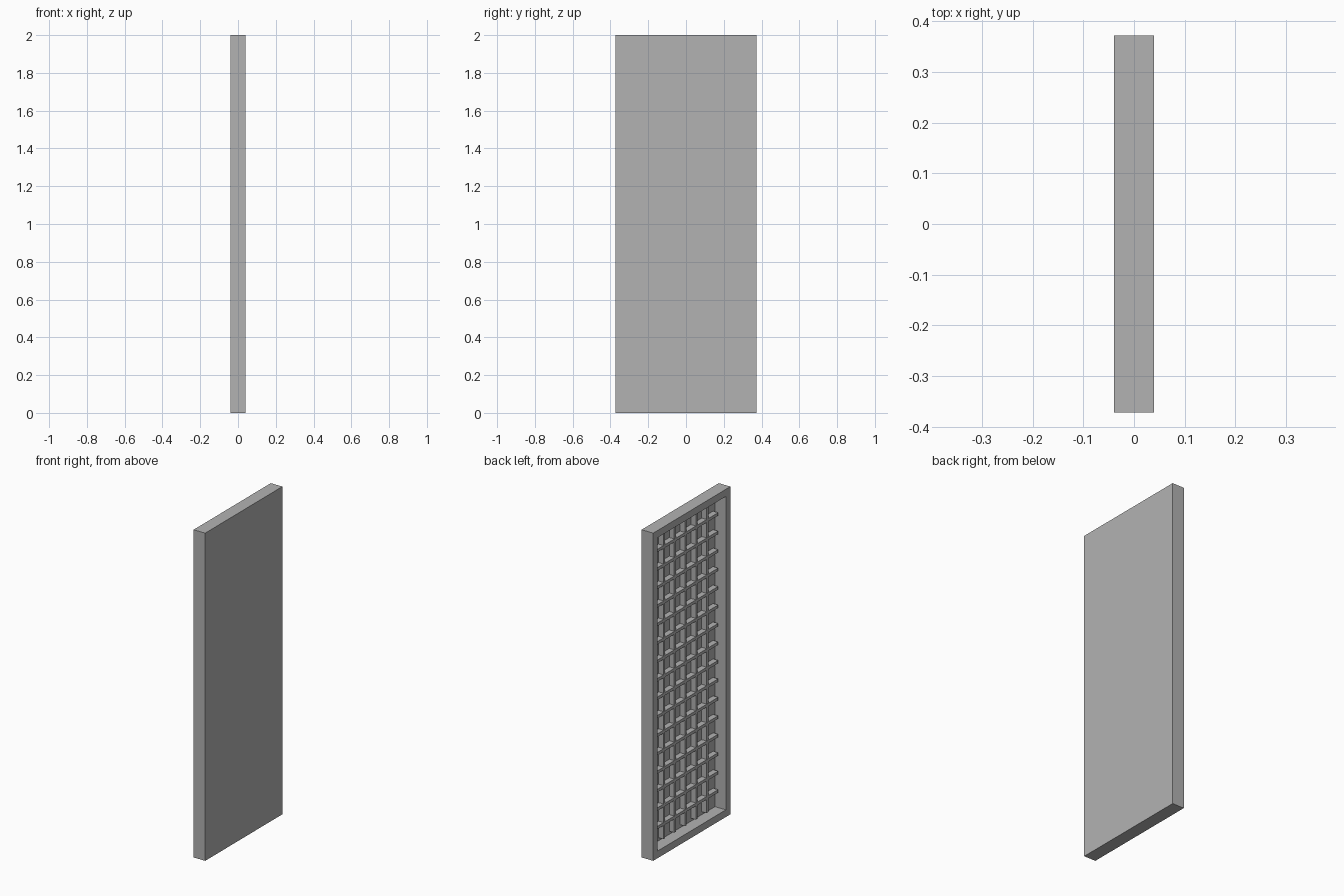
import bpy
import bmesh
from mathutils import Matrix, Vector

cube = bpy.data.objects.get("Cube")
if cube:
    bpy.data.objects.remove(cube, do_unlink=True)

HALF_X, HALF_Y, HEIGHT = 0.039, 0.372, 2.0
BORDER = 0.062
PANEL_X = 0.034      # inner surface of the thin backing panel
LATTICE_X = 0.0      # outer surface of the lattice bars

grey = bpy.data.materials.new("plain_grey")
grey.use_nodes = True
colour = (0.448, 0.448, 0.448, 1)
grey.diffuse_color = colour
grey.node_tree.nodes["Principled BSDF"].inputs["Base Color"].default_value = colour


def add_box(bm, low, high):
    low, high = Vector(low), Vector(high)
    place = Matrix.Translation((low + high) / 2) @ Matrix.Diagonal((*(high - low), 1))
    bmesh.ops.create_cube(bm, size=1, matrix=place)


def finish(name, bm):
    mesh = bpy.data.meshes.new(name)
    bm.to_mesh(mesh)
    bm.free()
    mesh.materials.append(grey)
    obj = bpy.data.objects.new(name, mesh)
    bpy.context.collection.objects.link(obj)
    return obj


# Door frame: a slab with one side inset and pushed in to leave a thin panel
bm = bmesh.new()
add_box(bm, (-HALF_X, -HALF_Y, 0), (HALF_X, HALF_Y, HEIGHT))
bm.normal_update()
side = min(bm.faces, key=lambda f: f.calc_center_median().x)
bmesh.ops.inset_region(bm, faces=[side], thickness=BORDER)
recess = bmesh.ops.extrude_discrete_faces(bm, faces=[side])["faces"][0]
for v in recess.verts:
    v.co.x = PANEL_X
bmesh.ops.recalc_face_normals(bm, faces=bm.faces)
finish("door_frame_and_panel", bm)

# Lattice: horizontal rails
inner_y = HALF_Y - BORDER
bm = bmesh.new()
for i in range(16):
    z = HEIGHT / 2 + (i - 7.5) * 0.1127
    add_box(bm, (LATTICE_X, -inner_y, z - 0.009), (PANEL_X, inner_y, z + 0.009))
finish("lattice_rails", bm)

# Lattice: vertical bars, set back a hair behind the rails
bm = bmesh.new()
for i in range(5):
    y = (i - 2) * 0.104
    add_box(bm, (LATTICE_X + 0.001, y - 0.008, BORDER),
            (PANEL_X, y + 0.008, HEIGHT - BORDER))
finish("lattice_uprights", bm)
